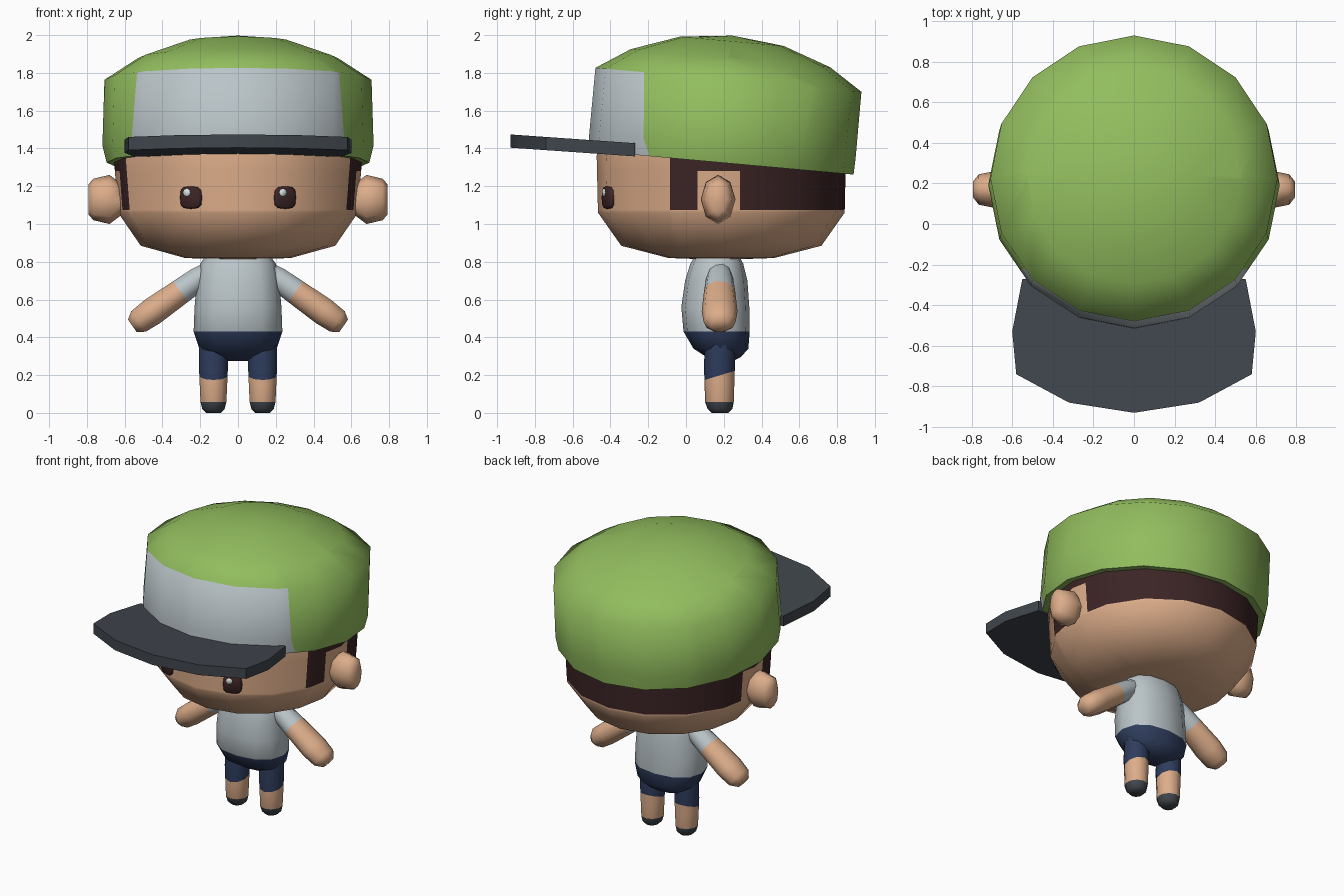
import bpy, bmesh, math
from mathutils import Matrix, Vector

if "Cube" in bpy.data.objects:
    bpy.data.objects.remove(bpy.data.objects["Cube"])


def material(name, r, g, b):
    m = bpy.data.materials.new(name)
    m.diffuse_color = [((c / 255 + 0.055) / 1.055) ** 2.4 for c in (r, g, b)] + [1]
    m.use_nodes = True
    m.node_tree.nodes["Principled BSDF"].inputs["Base Color"].default_value = m.diffuse_color
    return m


GREEN = material("cap green", 146, 189, 94)
GREY = material("shirt grey", 186, 196, 200)
SLATE = material("visor slate", 64, 70, 77)
SKIN = material("skin", 221, 173, 138)
HAIR = material("hair brown", 60, 36, 37)
NAVY = material("shorts navy", 46, 60, 92)
WHITE = material("eye highlight", 215, 228, 228)
MOVE, ROT = Matrix.Translation, Matrix.Rotation
MIRROR = {1: Matrix.Identity(4), -1: Matrix.Scale(-1, 4, (1, 0, 0))}


def finish(name, bm, mats, angle):
    """Orient faces, keep edges above the angle sharp, and make the object."""
    bmesh.ops.recalc_face_normals(bm, faces=bm.faces)
    for f in bm.faces:
        f.smooth = True
    for e in bm.edges:
        e.smooth = e.calc_face_angle(0) < math.radians(angle)
    me = bpy.data.meshes.new(name)
    bm.to_mesh(me)
    bm.free()
    for m in mats:
        me.materials.append(m)
    ob = bpy.data.objects.new(name, me)
    bpy.context.collection.objects.link(ob)
    return ob


def loft(name, rings, n, mats, matrix=Matrix.Identity(4), cuts=(), rule=None,
         angle=60, power=1.0):
    """Skin elliptical rings (height, y centre, x radius, y radius), cut, colour."""
    bm = bmesh.new()
    loops = []
    for h, cy, rx, ry in rings:
        loop = []
        for i in range(n):
            a = 2 * math.pi * i / n
            s, c = math.sin(a), -math.cos(a)
            x = math.copysign(abs(s) ** power, s) * rx
            y = math.copysign(abs(c) ** power, c) * ry
            loop.append(bm.verts.new((x, cy + y, h)))
        loops.append(loop)
    for a, b in zip(loops, loops[1:]):
        for i in range(n):
            j = (i + 1) % n
            bm.faces.new((a[i], a[j], b[j], b[i]))
    for k in (0, -1):
        if rings[k][2] > 0:
            bm.faces.new(loops[k])
    bmesh.ops.remove_doubles(bm, verts=bm.verts, dist=1e-5)
    for co, no in cuts:
        bmesh.ops.bisect_plane(bm, geom=bm.verts[:] + bm.edges[:] + bm.faces[:],
                               plane_co=co, plane_no=no)
    bm.normal_update()
    if rule:
        for f in bm.faces:
            f.material_index = rule(f.calc_center_median(), f.normal)
    bm.transform(matrix)
    return finish(name, bm, mats, angle)


# Head with hair band and sideburns
def hair_rule(p, n):
    if p.z < 1.075 or p.y < -0.085 or abs(n.z) > 0.9:
        return 0
    return 0 if 0.06 < p.y < 0.285 and p.z < 1.28 else 1


loft("head",
     [(0.81, 0.187, 0, 0), (0.82, 0.187, 0.28, 0.28), (0.885, 0.187, 0.515, 0.53),
      (1.06, 0.187, 0.635, 0.653), (1.36, 0.187, 0.658, 0.66), (1.6, 0.2, 0.64, 0.64)],
     16, [SKIN, HAIR],
     cuts=[((0, y, 0), (0, 1, 0)) for y in (-0.085, 0.06, 0.285)]
     + [((0, 0, z), (0, 0, 1)) for z in (1.075, 1.28)], rule=hair_rule)

# Cap crown, tilted back, with grey front panel
loft("cap_crown",
     [(0, 0, 0.695, 0.705), (0.09, 0, 0.718, 0.708), (0.44, 0, 0.707, 0.707),
      (0.555, 0, 0.53, 0.53), (0.645, 0, 0.275, 0.275), (0.675, 0, 0, 0)],
     16, [GREEN, GREY], MOVE((0, 0.185, 1.325)) @ ROT(-0.09, 4, "X"),
     cuts=[((s * 0.57, 0, 0), (s, 0, 0.08)) for s in (1, -1)],
     rule=lambda p, n: int(p.y < -0.2 and abs(p.x) + 0.08 * p.z < 0.57
                           and 0 < p.z < 0.44),
     angle=75)

# Cap visor: outline extruded to a slanted slab
half = [(0.55, -0.27), (0.60, -0.53), (0.58, -0.74), (0.32, -0.88)]
outline = half + [(0, -0.93)] + [(-x, y) for x, y in reversed(half)]
bm = bmesh.new()
face = bm.faces.new([bm.verts.new((x, y, 1.36 - 0.07 * (y + 0.3))) for x, y in outline])
top = bmesh.ops.extrude_face_region(bm, geom=[face])["geom"]
bmesh.ops.translate(bm, vec=(0, 0, 0.07),
                    verts=[v for v in top if isinstance(v, bmesh.types.BMVert)])
finish("cap_visor", bm, [SLATE], 30)

# Torso: shirt above, shorts below
loft("torso",
     [(0.275, 0.2, 0.06, 0.05), (0.295, 0.2, 0.13, 0.09), (0.34, 0.185, 0.205, 0.145),
      (0.43, 0.162, 0.235, 0.175), (0.56, 0.155, 0.23, 0.18), (0.70, 0.16, 0.218, 0.165),
      (0.79, 0.163, 0.20, 0.14), (0.86, 0.165, 0.15, 0.10)],
     12, [NAVY, GREY], rule=lambda p, n: int(p.z > 0.43), power=0.85)

for side, label in ((1, "left"), (-1, "right")):
    flip = MIRROR[side]
    # Ear
    loft(label + "_ear",
         [(0.60, 0, 0.07, 0.06), (0.68, 0, 0.13, 0.092), (0.765, 0, 0.11, 0.075),
          (0.792, 0, 0.08, 0.04)], 8, [SKIN],
         flip @ MOVE((0, 0.17, 1.13)) @ ROT(math.pi / 2, 4, "Y"))
    # Arm with short sleeve
    loft(label + "_arm",
         [(0, 0, 0.055, 0.06), (0.06, 0, 0.066, 0.072), (0.178, 0, 0.071, 0.083),
          (0.36, 0, 0.077, 0.095), (0.45, 0, 0.07, 0.085), (0.49, 0, 0.042, 0.05)],
         10, [GREY, SKIN],
         flip @ MOVE((0.16, 0.178, 0.745)) @ ROT(math.atan2(0.815, -0.58), 4, "Y"),
         rule=lambda p, n: int(p.z > 0.178))
    # Leg with slanted hem and shoe
    loft(label + "_leg",
         [(0, 0.18, 0.042, 0.045), (0.02, 0.18, 0.062, 0.065), (0.058, 0.177, 0.072, 0.076),
          (0.16, 0.177, 0.077, 0.079), (0.25, 0.177, 0.081, 0.082), (0.36, 0.18, 0.08, 0.08)],
         10, [SLATE, SKIN, NAVY], flip @ MOVE((0.13, 0, 0)),
         cuts=[((0, 0, 0.145), (0, -0.3, 1))],
         rule=lambda p, n: 0 if p.z < 0.058 else 2 if p.z - 0.3 * p.y > 0.145 else 1)
    # Eye and its highlight, set tangent to the face
    eye = MOVE((side * 0.25, -0.417, 1.14)) @ ROT(side * math.pi / 8, 4, "Z") \
        @ ROT(math.pi / 2, 4, "X")
    loft(label + "_eye",
         [(-0.03, 0, 0.06, 0.06), (0.004, 0, 0.06, 0.06), (0.012, 0, 0.048, 0.05)],
         12, [HAIR], eye, power=0.6)
    loft(label + "_eye_highlight",
         [(0.010, 0, 0.022, 0.022), (0.016, 0, 0.018, 0.018)],
         8, [WHITE], eye @ MOVE((-0.018, 0.026, 0)))
